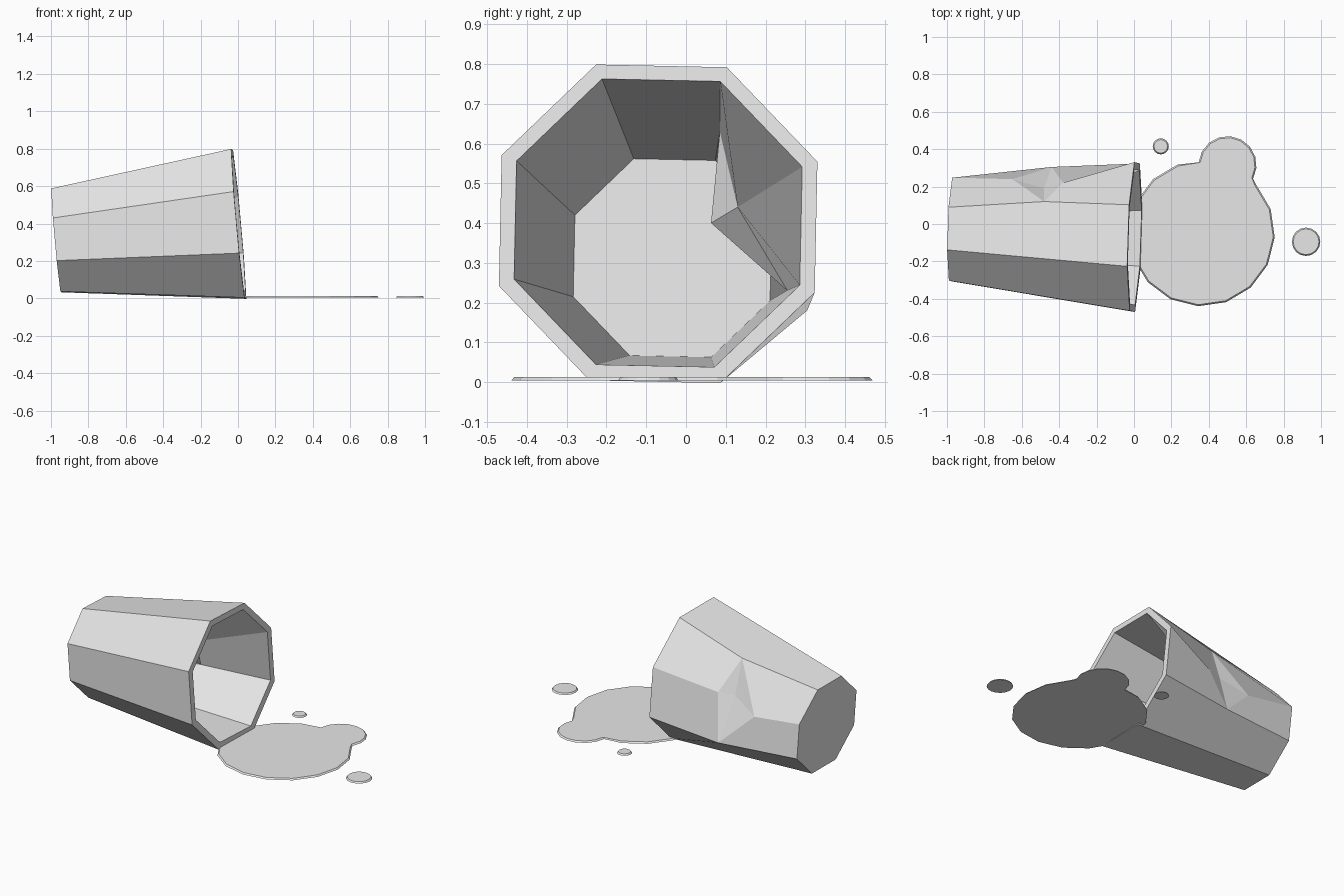
import bpy, bmesh, math
from mathutils import Vector

if "Cube" in bpy.data.objects:
    bpy.data.objects.remove(bpy.data.objects["Cube"], do_unlink=True)

grey = bpy.data.materials.new("plain_grey")
grey.use_nodes = True
grey.diffuse_color = (0.8, 0.8, 0.8, 1)
grey.node_tree.nodes["Principled BSDF"].inputs["Base Color"].default_value = (0.8, 0.8, 0.8, 1)


def finish(name, bm):
    bmesh.ops.recalc_face_normals(bm, faces=bm.faces)
    mesh = bpy.data.meshes.new(name)
    bm.to_mesh(mesh)
    bm.free()
    mesh.materials.append(grey)
    obj = bpy.data.objects.new(name, mesh)
    bpy.context.collection.objects.link(obj)
    return obj


# Octagon on a plane that leans with the tipped cup, clockwise from upper left
def octagon(bm, x, y, z, radius):
    ring = []
    for i in range(8):
        a = math.radians(111.3 - 45 * i)
        py, pz = y + radius * math.cos(a), z + radius * math.sin(a)
        ring.append(bm.verts.new((x - 0.09 * pz + 0.03 * py, py, pz)))
    return ring


# One wall of the cup: flat sides, with a crumpled dent around one long edge
def wall(bm, mouth, base, dent):
    top, front, deep, rear, low = [bm.verts.new(p) for p in dent]
    for i in range(8):
        j = (i + 1) % 8
        if i == 0:
            bm.faces.new((mouth[0], mouth[1], top, base[1], base[0]))
        elif i == 3:
            bm.faces.new((mouth[3], mouth[4], base[4], base[3], low))
        elif i not in (1, 2):
            bm.faces.new((mouth[i], mouth[j], base[j], base[i]))
    for edge, m, b in ((top, 1, 1), (low, 3, 3)):
        bm.faces.new((mouth[m], mouth[2], front, edge))
        bm.faces.new((edge, front, deep))
        bm.faces.new((edge, deep, rear))
        bm.faces.new((edge, rear, base[2], base[b]))
    bm.faces.new(base)


# Cup: outer wall, inner wall and rim
bm = bmesh.new()
outer = octagon(bm, 0.042, -0.07, 0.398, 0.43)
inner = octagon(bm, 0.042, -0.07, 0.4, 0.389)
wall(bm, outer, octagon(bm, -0.942, -0.03, 0.31, 0.298),
     [(-0.48, 0.12, 0.66), (-0.38, 0.22, 0.455), (-0.48, 0.19, 0.45),
      (-0.65, 0.24, 0.378), (-0.44, 0.305, 0.18)])
wall(bm, inner, octagon(bm, -0.905, -0.034, 0.312, 0.268),
     [(-0.48, 0.085, 0.63), (-0.39, 0.13, 0.44), (-0.48, 0.063, 0.40),
      (-0.65, 0.19, 0.365), (-0.44, 0.255, 0.23)])
for i in range(8):
    j = (i + 1) % 8
    bm.faces.new((outer[i], outer[j], inner[j], inner[i]))
finish("dented_cup", bm)


def circle(x, y, radius, turn=0):
    angles = [math.radians(turn + 22.5 * i) for i in range(16)]
    return [Vector((x + radius * math.cos(a), y + radius * math.sin(a))) for a in angles]


# Thin pool of liquid with a slightly narrower top
def pool(name, outline, shrunk):
    bm = bmesh.new()
    low = [bm.verts.new((p.x, p.y, 0.004)) for p in outline]
    high = [bm.verts.new((p.x, p.y, 0.013)) for p in shrunk]
    bm.faces.new(low)
    bm.faces.new(high)
    for i in range(len(low)):
        j = (i + 1) % len(low)
        bm.faces.new((low[i], low[j], high[j], high[i]))
    return finish(name, bm)


# Puddle outline: a big round with a smaller lobe taking over at its back
def puddle_outline(inset):
    big = circle(0.363, -0.05, 0.39 - inset, -3)
    lobe = circle(0.5, 0.315, 0.155 - inset, -28)
    return big[:3] + lobe[:10] + big[5:]


pool("puddle", puddle_outline(0), puddle_outline(0.008))
for name, x, y, r in (("small_drop", 0.143, 0.415, 0.043), ("large_drop", 0.92, -0.095, 0.076)):
    pool(name, circle(x, y, r), circle(x, y, r - 0.007))
